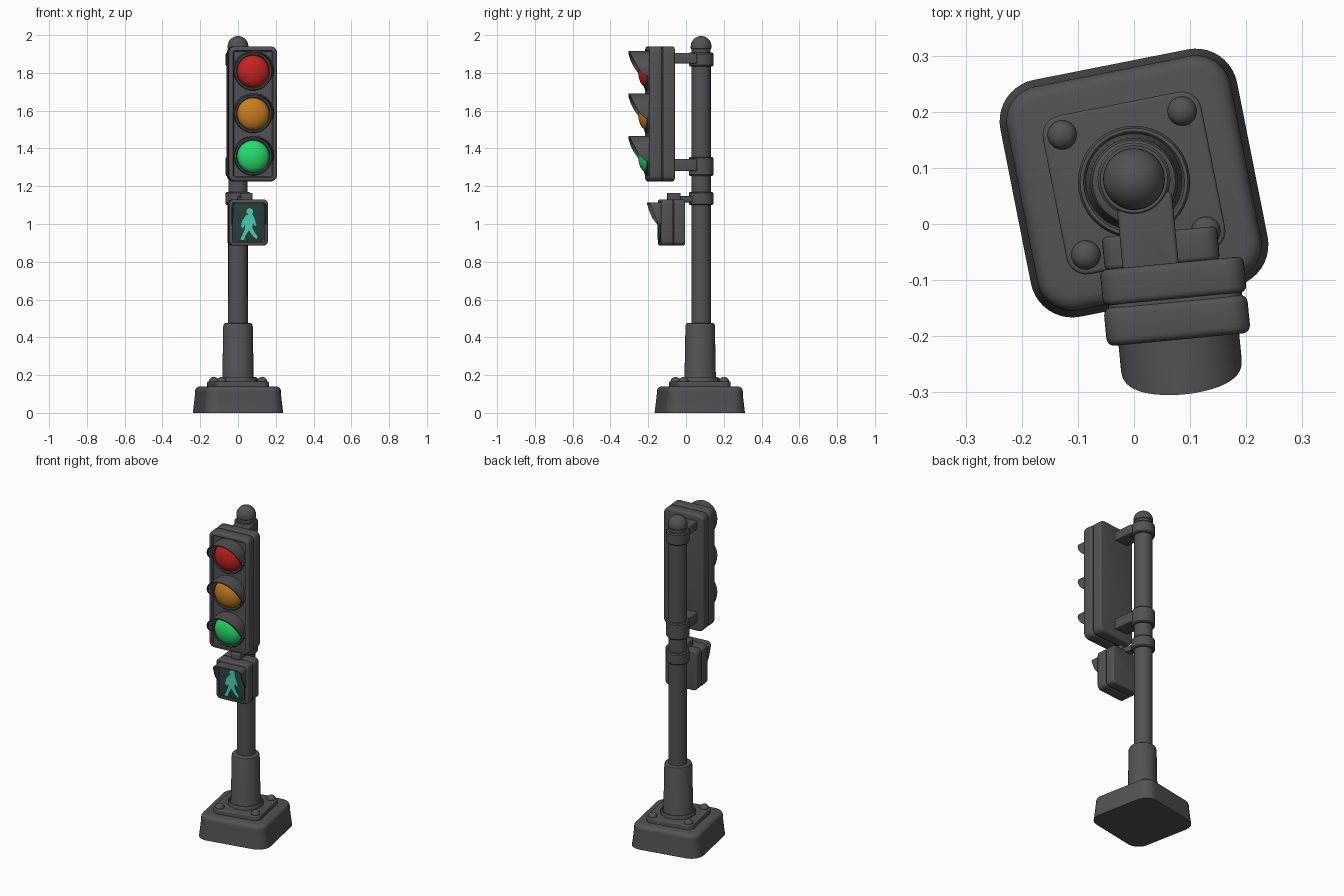
import bpy, bmesh, math
from mathutils import Matrix, Vector

if "Cube" in bpy.data.objects:
    bpy.data.objects.remove(bpy.data.objects["Cube"])

T, R = Matrix.Translation, Matrix.Rotation


def material(name, col):
    m = bpy.data.materials.new(name)
    m.diffuse_color = (*col, 1)
    m.use_nodes = True
    m.node_tree.nodes["Principled BSDF"].inputs["Base Color"].default_value = m.diffuse_color
    return m


GREY = material("dark_grey", (0.085, 0.085, 0.09))
RED = material("red_lens", (0.56, 0.015, 0.015))
AMBER = material("amber_lens", (0.58, 0.21, 0.015))
GREEN = material("green_lens", (0.02, 0.72, 0.15))
GLASS = material("dark_teal_glass", (0.02, 0.05, 0.046))
TEAL = material("teal_figure", (0.07, 0.64, 0.46))


def loft(name, rings, mat, M):
    """Skin a list of equal closed rings and cap both ends."""
    bm = bmesh.new()
    vs = [[bm.verts.new(p) for p in ring] for ring in rings]
    n = len(vs[0])
    for a, b in zip(vs, vs[1:]):
        for i in range(n):
            j = (i + 1) % n
            bm.faces.new((a[i], a[j], b[j], b[i]))
    bm.faces.new(vs[0][::-1])
    bm.faces.new(vs[-1])
    bmesh.ops.recalc_face_normals(bm, faces=bm.faces)
    bm.transform(M)
    me = bpy.data.meshes.new(name)
    bm.to_mesh(me)
    bm.free()
    me.materials.append(mat)
    ob = bpy.data.objects.new(name, me)
    bpy.context.collection.objects.link(ob)
    return ob


def outline(w, h, r, z, seg):
    """Rounded rectangle (a circle when w = h = 2r)."""
    pts = []
    for k, (sx, sy) in enumerate(((1, 1), (-1, 1), (-1, -1), (1, -1))):
        for i in range(seg + 1):
            a = (k + i / seg) * math.pi / 2
            pts.append((sx * (w / 2 - r) + r * math.cos(a),
                        sy * (h / 2 - r) + r * math.sin(a), z))
    return pts


def slab(name, w, h, r, profile, mat=GREY, M=Matrix(), seg=6):
    """profile: (inset, height) pairs."""
    return loft(name, [outline(w - 2 * i, h - 2 * i, max(r - i, 0.002), z, seg)
                       for i, z in profile], mat, M)


def lathe(name, profile, mat=GREY, M=Matrix(), seg=40):
    """profile: (radius, height) pairs."""
    rings = [[(r * math.cos(2 * math.pi * i / seg), r * math.sin(2 * math.pi * i / seg), z)
              for i in range(seg)] for r, z in profile]
    return loft(name, rings, mat, M)


def rounded(z0, z1, e, both=True):
    """Profile of a block with softened edges."""
    arc = [(e * (1 - math.sin(a)), e * (1 - math.cos(a)))
           for a in (0.0, 0.39, 0.79, 1.18, 1.57)]
    low = [(i, z0 + d) for i, d in arc] if both else [(0, z0)]
    return low + [(i, z1 - d) for i, d in arc[::-1]]


def dome(r, h, z=0, n=10):
    return [(max(r * math.cos(i * math.pi / 2 / n), 0.0008),
             z + h * math.sin(i * math.pi / 2 / n)) for i in range(n + 1)]


def hood(name, path, length, M, t=0.007):
    """Visor: strip following path (x, y), projecting forward by length(y)."""
    rings = []
    for k, (x, y) in enumerate(path):
        a, b = Vector(path[max(k - 1, 0)]), Vector(path[min(k + 1, len(path) - 1)])
        d = (b - a).normalized()
        nx, ny = -d.y * t, d.x * t      # towards the inside
        f = length(y)
        rings.append([(x, y, -0.01), (x, y, f), (x + nx, y + ny, f), (x + nx, y + ny, -0.01)])
    loft(name, rings, GREY, M)


# Base, slightly turned, with anchor plate and bolts
B = T((0, 0.073, 0)) @ R(math.radians(11.2), 4, 'Z')
slab("base_block", 0.43, 0.43, 0.075,
     [(0, 0), (0.004, 0.03)] + [(i + 0.012, z) for i, z in rounded(0.1, 0.14, 0.025, False)],
     M=B, seg=10)
slab("anchor_plate", 0.288, 0.288, 0.036, rounded(0.135, 0.167, 0.006, False), M=B)
for i, (x, y) in enumerate(((1, 1), (1, -1), (-1, 1), (-1, -1))):
    lathe(f"anchor_bolt_{i}", [(0.026, 0.16), *dome(0.026, 0.022, 0.168)],
          M=B @ T((x * 0.109, y * 0.109, 0)), seg=24)

# Pole sleeve and pole
lathe("sleeve", [(0.1, 0.16), (0.1, 0.18), (0.096, 0.187), (0.09, 0.187), (0.086, 0.181),
                 (0.083, 0.19), (0.078, 0.462), (0.074, 0.472), (0.066, 0.477), (0.05, 0.477)],
      M=T((0, 0.075, 0)))
P = T((0, 0.08, 0))
lathe("pole", [(0.052, 0.3), (0.051, 1.94)], M=P)
lathe("pole_cap", [(0.05, 1.925), (0.055, 1.93), *dome(0.055, 0.055, 1.94)], M=P)

# Clamps round the pole
for name, z0, z1 in (("top", 1.835, 1.907), ("middle", 1.255, 1.355), ("lower", 1.1, 1.17)):
    lathe(name + "_clamp", [(0.05, z0), (0.06, z0), (0.065, z0 + 0.006),
                            (0.065, z1 - 0.006), (0.06, z1), (0.05, z1)], M=P)

# Arms to the signal head
TURN = R(math.radians(5.5), 4, 'Z')
for name, z0, z1 in (("top", 1.85, 1.905), ("lower", 1.28, 1.345)):
    slab(name + "_arm", 0.1, 0.14, 0.01, rounded(z0, z1, 0.007),
         M=T((0.024, -0.015, 0)) @ TURN)

# Signal head: local x right, y up, z forward
UP = TURN @ R(math.pi / 2, 4, 'X')
H = T((0.08, -0.206, 1.583)) @ UP
slab("head_back", 0.257, 0.715, 0.034, rounded(-0.137, -0.0725, 0.012), M=H)
slab("head_core", 0.24, 0.7, 0.03, [(0, -0.08), (0, -0.06)], M=H)
slab("head_front", 0.257, 0.715, 0.034,
     rounded(-0.069, 0, 0.014) + [(0.022, 0), (0.027, -0.007)], M=H)


def visor_length(y):
    return max(0.003, 0.098 * math.sqrt(max(0, (y + 0.028) / 0.136)))


arc = [(0.108 * math.cos(a), 0.108 * math.sin(a))
       for a in (math.radians(-15 + 210 * i / 42) for i in range(43))]
for name, y, mat in (("red", 0.225, RED), ("amber", 0, AMBER), ("green", -0.225, GREEN)):
    L = H @ T((0, y, 0))
    lathe(name + "_lens_ring", [(0.101, -0.015), (0.101, 0.006), (0.097, 0.011),
                                (0.09, 0.011), (0.086, 0.0)], M=L)
    lathe(name + "_lens", dome(0.085, 0.046, 0.001), mat, L)
    hood(name + "_visor", arc, visor_length, L)

# Pedestrian signal box
W = T((0.057, -0.14, 1.008)) @ UP
slab("crossing_box_back", 0.206, 0.245, 0.026, rounded(-0.127, -0.067, 0.009), M=W)
slab("crossing_box_core", 0.192, 0.231, 0.02, [(0, -0.075), (0, -0.055)], M=W)
slab("crossing_box_front", 0.206, 0.245, 0.026,
     rounded(-0.064, 0, 0.009) + [(0.016, 0), (0.02, -0.004)], M=W)
slab("crossing_glass", 0.164, 0.2, 0.016, [(0, -0.006), (0, 0.001), (0.002, 0.002)], GLASS, W)
path = [(0.091, -0.012), (0.091, 0.0), (0.091, 0.02), (0.091, 0.045), (0.091, 0.07)]
path += [(0.066 + 0.025 * math.cos(a), 0.082 + 0.025 * math.sin(a))
         for a in (i * math.pi / 12 for i in range(7))]
path += [(-x, y) for x, y in path[::-1]]
hood("crossing_hood", path,
     lambda y: max(0.003, 0.06 * math.sqrt(max(0, (y + 0.004) / 0.111))), W, 0.006)

# Walking figure
body = [(-0.012, 0.042), (0.02, 0.042), (0.03, 0.02), (0.04, -0.012), (0.033, -0.02),
        (0.022, -0.004), (0.018, -0.028), (0.034, -0.058), (0.048, -0.075), (0.04, -0.088),
        (0.02, -0.07), (0.0, -0.042), (-0.018, -0.07), (-0.026, -0.094), (-0.046, -0.09),
        (-0.036, -0.072), (-0.02, -0.03), (-0.022, -0.015), (-0.03, -0.03),
        (-0.042, -0.02), (-0.035, 0.012)]
loft("walking_body", [[(x, y, z) for x, y in body] for z in (0.0, 0.004)], TEAL, W)
lathe("walking_head", [(0.018, 0), (0.018, 0.0042)], TEAL, W @ T((0.005, 0.058, 0)), 20)

# Bracket from the pole to the pedestrian box
slab("crossing_bracket", 0.06, 0.07, 0.01, rounded(1.12, 1.165, 0.006),
     M=T((0.045, -0.065, 0)) @ TURN)
slab("crossing_arm", 0.05, 0.13, 0.008, rounded(1.115, 1.147, 0.005),
     M=T((0.028, 0.0, 0)) @ R(math.radians(15), 4, 'Z'))

# Smooth shading with crisp edges
bpy.ops.object.select_all(action='SELECT')
bpy.context.view_layer.objects.active = bpy.context.selected_objects[0]
bpy.ops.object.shade_smooth_by_angle(angle=math.radians(35))
